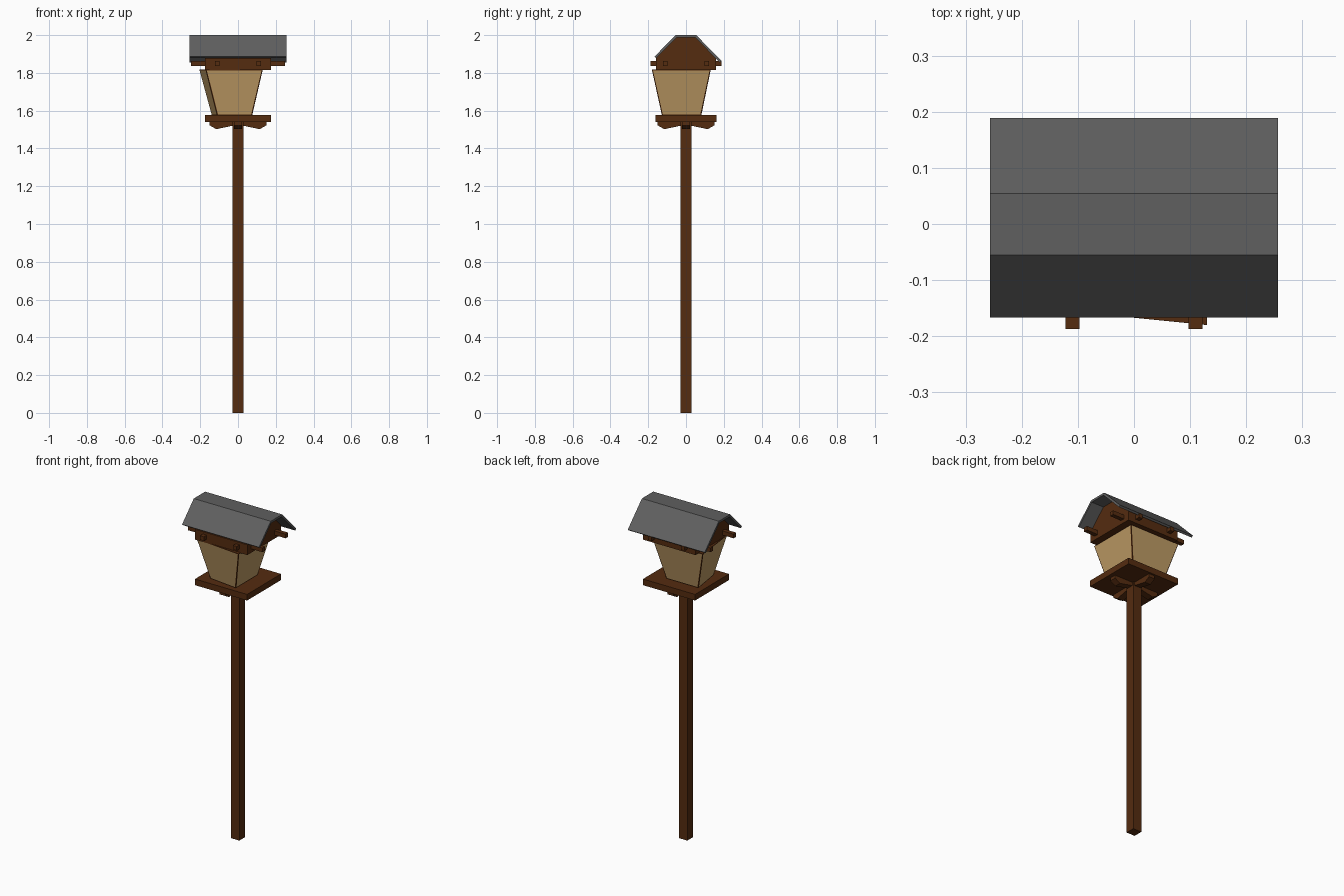
import bpy, bmesh
from mathutils import Vector

if "Cube" in bpy.data.objects:
    bpy.data.objects.remove(bpy.data.objects["Cube"])


def material(name, rgb):
    m = bpy.data.materials.new(name)
    m.diffuse_color = (*rgb, 1)
    m.use_nodes = True
    m.node_tree.nodes["Principled BSDF"].inputs["Base Color"].default_value = m.diffuse_color
    return m


BROWN = material("dark_brown_wood", (0.09, 0.025, 0.005))
TAN = material("tan_glass", (0.52, 0.33, 0.13))
GREY = material("grey_roofing", (0.115, 0.115, 0.115))


def finish(name, bm, *mats):
    bmesh.ops.recalc_face_normals(bm, faces=bm.faces)
    me = bpy.data.meshes.new(name)
    bm.to_mesh(me)
    bm.free()
    for m in mats:
        me.materials.append(m)
    ob = bpy.data.objects.new(name, me)
    bpy.context.collection.objects.link(ob)
    return ob


def loft(bm, ring_a, ring_b):
    """Closed solid between two matching rings; returns the side faces."""
    a = [bm.verts.new(p) for p in ring_a]
    b = [bm.verts.new(p) for p in ring_b]
    bm.faces.new(a)
    bm.faces.new(b)
    n = len(a)
    return [bm.faces.new((a[i], a[(i + 1) % n], b[(i + 1) % n], b[i])) for i in range(n)]


def box(name, x0, x1, y0, y1, z0, z1, mat):
    bm = bmesh.new()
    ring = [(x0, y0), (x1, y0), (x1, y1), (x0, y1)]
    loft(bm, [(x, y, z0) for x, y in ring], [(x, y, z1) for x, y in ring])
    return finish(name, bm, mat)


def extrude_x(name, profile, half, mat):
    """Solid from a (y, z) profile running along x."""
    bm = bmesh.new()
    loft(bm, [(-half, y, z) for y, z in profile], [(half, y, z) for y, z in profile])
    return finish(name, bm, mat)


# Post and platform
box("post", -0.028, 0.028, -0.028, 0.028, 0, 1.545, BROWN)
box("platform", -0.174, 0.174, -0.162, 0.162, 1.54, 1.577, BROWN)

# Four brackets under the platform
bracket = [(0.02, 1.541), (0.15, 1.541), (0.15, 1.522), (0.115, 1.502), (0.02, 1.522)]
for i in range(4):
    ob = extrude_x(f"bracket_{i + 1}", bracket, 0.02, BROWN)
    ob.rotation_euler.z = i * 1.5707963

# Lantern body: skewed tapered box with inset glass panels
bottom = [(-0.11, -0.105), (0.074, -0.127), (0.074, 0.08), (-0.138, 0.08)]
top = [(-0.17, -0.15), (0.13, -0.18), (0.13, 0.13), (-0.204, 0.13)]
bm = bmesh.new()
sides = loft(bm, [(x, y, 1.575) for x, y in bottom], [(x, y, 1.817) for x, y in top])
bmesh.ops.recalc_face_normals(bm, faces=bm.faces)
bmesh.ops.inset_individual(bm, faces=sides, thickness=0.007, depth=0.001)
for f in sides:
    f.material_index = 1
finish("lantern_body", bm, BROWN, TAN)

# Gable block under the roof
gable = [(-0.16, 1.814), (0.16, 1.814), (0.16, 1.876), (0.052, 1.988),
         (-0.052, 1.988), (-0.16, 1.876)]
extrude_x("gable_block", gable, 0.174, BROWN)

# Rails crossing in both directions, ends poking out
for s, side in ((-1, "a"), (1, "b")):
    c = s * 0.11
    box("long_rail_" + side, -0.25, 0.25, c - 0.0125, c + 0.0125, 1.837, 1.862, BROWN)
    box("cross_rail_" + side, c - 0.0125, c + 0.0125, -0.187, 0.189, 1.837, 1.862, BROWN)

# Roof sheet with flat ridge; the back slope is longer
roof = [(-0.167, 1.886), (-0.055, 2.0), (0.054, 2.0), (0.189, 1.863),
        (0.179, 1.855), (0.049, 1.987), (-0.050, 1.987), (-0.157, 1.878)]
bm = bmesh.new()
n = len(roof)
a = [bm.verts.new((-0.257, y, z)) for y, z in roof]
b = [bm.verts.new((0.257, y, z)) for y, z in roof]
for i in range(n):
    bm.faces.new((a[i], a[(i + 1) % n], b[(i + 1) % n], b[i]))
for ring in (a, b):
    for i in range(3):
        bm.faces.new((ring[i], ring[i + 1], ring[6 - i], ring[7 - i]))
finish("roof", bm, GREY)
